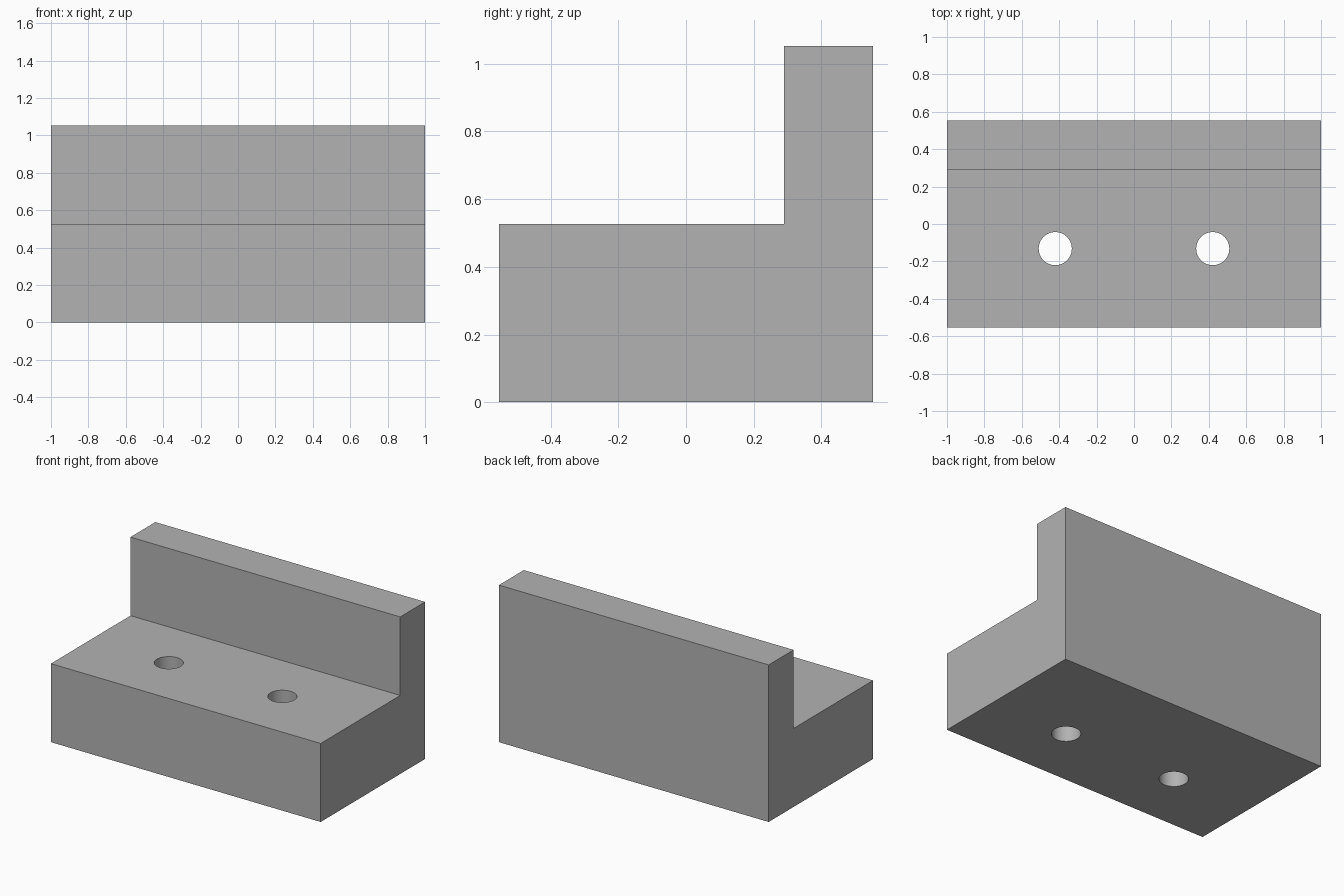
import bpy
import bmesh

# Remove the default object
if "Cube" in bpy.data.objects:
    bpy.data.objects.remove(bpy.data.objects["Cube"], do_unlink=True)

# Proportions: the block is 38 x 21 x 20 units long, deep and tall
U = 2 / 38
LENGTH, DEPTH, HEIGHT = 38 * U, 21 * U, 20 * U
BASE_HEIGHT, WALL = 10 * U, 5 * U
HOLE_X, HOLE_Y, HOLE_RADIUS = 8 * U, -DEPTH / 2 + 8 * U, 0.0885

# Material
grey = bpy.data.materials.new("plain grey")
grey.use_nodes = True
colour = (0.45, 0.45, 0.45, 1)
grey.diffuse_color = colour
grey.node_tree.nodes["Principled BSDF"].inputs["Base Color"].default_value = colour

# L-shaped block: side profile extruded along x
front, back = -DEPTH / 2, DEPTH / 2
profile = [(front, 0), (back, 0), (back, HEIGHT), (back - WALL, HEIGHT),
           (back - WALL, BASE_HEIGHT), (front, BASE_HEIGHT)]
bm = bmesh.new()
side = bm.faces.new([bm.verts.new((-LENGTH / 2, y, z)) for y, z in profile])
extruded = bmesh.ops.extrude_face_region(bm, geom=[side])
moved = [v for v in extruded["geom"] if isinstance(v, bmesh.types.BMVert)]
bmesh.ops.translate(bm, verts=moved, vec=(LENGTH, 0, 0))
bmesh.ops.recalc_face_normals(bm, faces=bm.faces)
mesh = bpy.data.meshes.new("bracket_block")
bm.to_mesh(mesh)
bm.free()
block = bpy.data.objects.new("bracket_block", mesh)
bpy.context.collection.objects.link(block)
mesh.materials.append(grey)

# Two vertical through holes
for sign in (-1, 1):
    bpy.ops.mesh.primitive_cylinder_add(vertices=64, radius=HOLE_RADIUS, depth=HEIGHT * 2,
                                        location=(sign * HOLE_X, HOLE_Y, 0))
    cutter = bpy.context.object
    cutter.name = "hole_cutter"
    cutter.hide_render = True
    cutter.data.materials.append(grey)
    cut = block.modifiers.new("hole", "BOOLEAN")
    cut.operation = "DIFFERENCE"
    cut.solver = "EXACT"
    cut.object = cutter
    bpy.ops.object.select_all(action="DESELECT")
    block.select_set(True)
    bpy.context.view_layer.objects.active = block
    bpy.ops.object.modifier_apply(modifier=cut.name)
    bpy.data.objects.remove(cutter, do_unlink=True)

# Smooth hole walls, sharp block edges
bpy.ops.object.shade_smooth_by_angle(angle=0.5)
